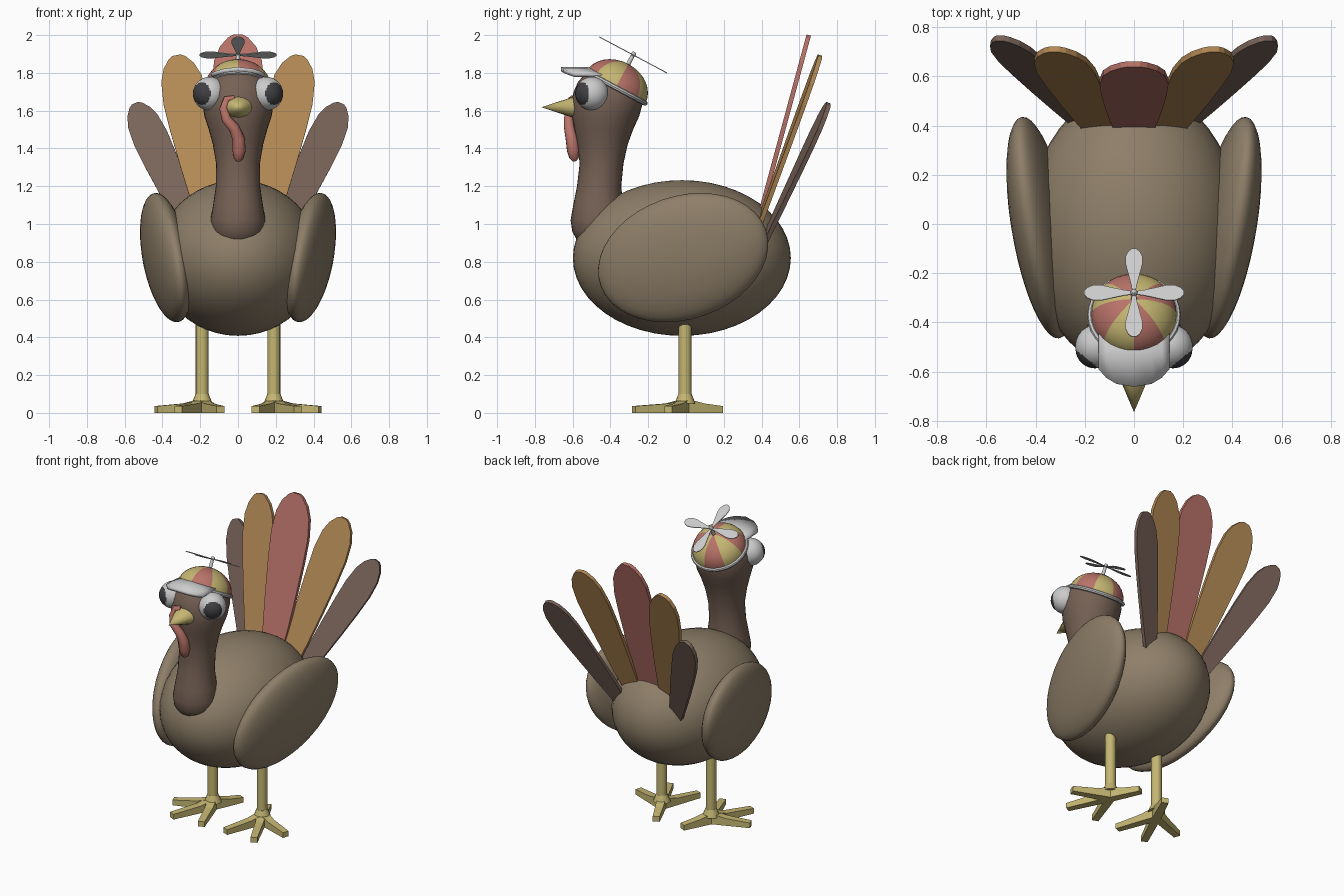
import bpy, bmesh
from math import radians, sin, cos, pi, atan2
from mathutils import Vector, Matrix

if "Cube" in bpy.data.objects:
    bpy.data.objects.remove(bpy.data.objects["Cube"])

def mat(name, r, g, b):
    m = bpy.data.materials.new(name)
    m.diffuse_color = (r, g, b, 1)
    m.use_nodes = True
    m.node_tree.nodes["Principled BSDF"].inputs["Base Color"].default_value = m.diffuse_color
    return m

BODY = mat("body_brown", .27, .21, .14)
NECK = mat("neck_brown", .18, .12, .09)
YELLOW = mat("yellow", .56, .47, .17)
RED = mat("red", .48, .17, .14)
TAN = mat("tan", .45, .25, .09)
BROWN = mat("feather_brown", .19, .125, .1)
DARK = mat("dark", .05, .05, .055)

def finish(ob, name, m=None, smooth=40):
    ob.name = name
    if m:
        ob.data.materials.append(m)
    if smooth:
        bpy.ops.object.select_all(action='DESELECT')
        ob.select_set(True)
        bpy.context.view_layer.objects.active = ob
        bpy.ops.object.shade_smooth_by_angle(angle=radians(smooth))
    return ob

def from_bm(bm, name, m=None, smooth=40):
    bmesh.ops.recalc_face_normals(bm, faces=bm.faces)
    me = bpy.data.meshes.new(name)
    bm.to_mesh(me)
    bm.free()
    ob = bpy.data.objects.new(name, me)
    bpy.context.collection.objects.link(ob)
    return finish(ob, name, m, smooth)

def ellipsoid(name, loc, size, m=None, rot=(0, 0, 0), seg=32):
    bpy.ops.mesh.primitive_uv_sphere_add(segments=seg, ring_count=seg // 2, radius=1, location=loc,
                                         rotation=[radians(a) for a in rot])
    ob = bpy.context.object
    ob.scale = size
    return finish(ob, name, m)

def cone(name, loc, r1, r2, depth, m=None, rot=(0, 0, 0), sides=16, scale=(1, 1, 1)):
    bpy.ops.mesh.primitive_cone_add(vertices=sides, radius1=r1, radius2=r2, depth=depth, location=loc,
                                    rotation=[radians(a) for a in rot])
    ob = bpy.context.object
    ob.scale = scale
    return finish(ob, name, m)

def outline_plate(name, points, thick, m=None):
    # flat polygon turned into a plate of even thickness
    bm = bmesh.new()
    bm.faces.new([bm.verts.new(p) for p in points])
    ob = from_bm(bm, name, m, 0)
    sol = ob.modifiers.new("thickness", 'SOLIDIFY')
    sol.thickness, sol.offset = thick, 0
    return ob

# body
ellipsoid("body", (0, -.022, .82), (.432, .577, .412), BODY, seg=48)

# neck and head: lofted rings of (z, y centre, radius)
bm = bmesh.new()
rings = [(.88, -.46, .07), (.91, -.46, .115), (.96, -.462, .14), (1.02, -.465, .146), (1.1, -.465, .132),
         (1.2, -.46, .117), (1.32, -.447, .116), (1.42, -.442, .133), (1.5, -.435, .155), (1.57, -.426, .178),
         (1.64, -.418, .189), (1.7, -.412, .183), (1.75, -.41, .163), (1.79, -.41, .13), (1.82, -.41, .07)]
N = 32
loops = [[bm.verts.new((r * cos(2 * pi * i / N), y + r * sin(2 * pi * i / N), z)) for i in range(N)]
         for z, y, r in rings]
for a, b in zip(loops, loops[1:]):
    for i in range(N):
        bm.faces.new((a[i], a[(i + 1) % N], b[(i + 1) % N], b[i]))
bm.faces.new(loops[0])
bm.faces.new(loops[-1])
from_bm(bm, "neck_and_head", NECK)

# beak
cone("beak", (0, -.665, 1.618), 1, 0, .2, YELLOW, (90, 0, 0), 16, (.085, .066, 1))

# snood hanging over the beak
cu = bpy.data.curves.new("snood", 'CURVE')
cu.dimensions, cu.bevel_depth, cu.bevel_resolution, cu.use_fill_caps = '3D', .03, 3, True
path = [(-.02, -.6, 1.665, .55), (-.06, -.605, 1.66, .65), (-.076, -.612, 1.61, .75), (-.062, -.622, 1.555, .85),
        (-.022, -.618, 1.51, .95), (.003, -.605, 1.45, 1.1), (.006, -.597, 1.39, 1.15), (.003, -.592, 1.352, .9),
        (.002, -.59, 1.332, .35)]
sp = cu.splines.new('POLY')
sp.points.add(len(path) - 1)
for p, (x, y, z, r) in zip(sp.points, path):
    p.co, p.radius = (x, y, z, 1), r
sp.use_smooth = True
snood = bpy.data.objects.new("snood", cu)
cu.materials.append(RED)
bpy.context.collection.objects.link(snood)

# one toe: tapered block from the ankle outwards
def toe(bm, ankle, ang, length):
    d = Vector((sin(ang), -cos(ang), 0))
    n = Vector((d.y, -d.x, 0))
    ends = []
    for dist, w, h in ((0, .028, .075), (.1, .026, .05), (length, .022, .036)):
        c = ankle + d * dist
        ends.append([bm.verts.new(c + n * sx * w + Vector((0, 0, z)))
                     for sx, z in ((-1, 0), (1, 0), (1, h), (-1, h))])
    for a, b in zip(ends, ends[1:]):
        for i in range(4):
            bm.faces.new((a[i], a[(i + 1) % 4], b[(i + 1) % 4], b[i]))
    bm.faces.new(ends[0])
    bm.faces.new(ends[-1])

for s, side in ((1, "right"), (-1, "left")):
    # wings
    ellipsoid(side + "_wing", (s * .38, -.015, .822), (.11, .47, .327), BODY, (19, s * 7.6, s * -8.3), 40)
    # eyes with dark pupils
    d = Vector((s * .62, -.78, 0)).normalized()
    eye = Vector((s * .15, -.497, 1.69))
    ellipsoid(side + "_eye", eye, (.089,) * 3)
    ellipsoid(side + "_pupil", eye + d * .014, (.079,) * 3, DARK)
    # legs and feet
    cone(side + "_leg", (s * .19, -.005, .28), .034, .034, .44, YELLOW)
    cone(side + "_ankle", (s * .19, -.005, .075), .055, .035, .05, YELLOW)
    bm = bmesh.new()
    for ang, length in ((70, .26), (25, .3), (-20, .285), (205, .21)):
        toe(bm, Vector((s * .19, -.005, 0)), radians(ang) * s, length)
    from_bm(bm, side + "_foot", YELLOW, 0)

# tail feathers: base, tip, half width
PROFILE = [(0, .5), (.2, .68), (.4, .83), (.6, .95), (.75, 1), (.87, .9), (.94, .68), (.985, .38), (1, .18)]
def feather(name, base, tip, width, m):
    base, tip = Vector(base), Vector(tip)
    axis = tip - base
    w = Vector((axis.z, 0, -axis.x)).normalized() * width
    pts = [base + axis * t + w * k for t, k in PROFILE] + [base + axis * t - w * k for t, k in reversed(PROFILE)]
    outline_plate(name, pts, .024, m)

feather("tail_feather_middle", (0, .365, .95), (0, .65, 2.0), .14, RED)
for s, side in ((1, "right"), (-1, "left")):
    feather(side + "_inner_tail_feather", (s * .13, .37, .95), (s * .325, .71, 1.89), .12, TAN)
    feather(side + "_outer_tail_feather", (s * .21, .41, .9), (s * .545, .755, 1.635), .095, BROWN)

# cap: tilted dome with coloured panels
FRAME = Matrix.Translation((0, -.372, 1.722)) @ Matrix.Rotation(radians(-28), 4, 'X')
bm = bmesh.new()
bmesh.ops.create_uvsphere(bm, u_segments=32, v_segments=16, radius=1)
bmesh.ops.delete(bm, geom=[v for v in bm.verts if v.co.z < -.01], context='VERTS')
for f in bm.faces:
    c = f.calc_center_median()
    f.material_index = int((atan2(c.y, c.x) % (2 * pi)) / (pi / 4)) % 2
bmesh.ops.scale(bm, vec=(.175, .178, .142), verts=bm.verts)
cap = from_bm(bm, "cap_dome", RED)
cap.data.materials.append(YELLOW)
cap.matrix_world = FRAME

# cap rim
bpy.ops.mesh.primitive_torus_add(major_radius=.177, minor_radius=.013, major_segments=32, minor_segments=8)
rim = finish(bpy.context.object, "cap_rim")
rim.matrix_world = FRAME

# cap visor: arched sheet
bm = bmesh.new()
cols = []
for x, yf in ((-.14, -.59), (-.11, -.625), (-.07, -.65), (0, -.662), (.07, -.65), (.11, -.625), (.14, -.59)):
    drop = 1.6 * x * x
    cols.append([bm.verts.new((x, y, z - drop)) for y, z in ((-.44, 1.812), (-.53, 1.82), (yf, 1.82))])
for a, b in zip(cols, cols[1:]):
    for i in range(2):
        bm.faces.new((a[i], b[i], b[i + 1], a[i + 1]))
visor = from_bm(bm, "cap_visor", None, 30)
sol = visor.modifiers.new("thickness", 'SOLIDIFY')
sol.thickness, sol.offset = .022, 0

# propeller: post, hub and four blades
post = cone("propeller_post", (0, 0, 0), .012, .01, .09)
post.matrix_world = FRAME @ Matrix.Translation((0, 0, .165))
hub = ellipsoid("propeller_hub", (0, 0, 0), (1, 1, 1), seg=16)
hub.matrix_world = FRAME @ Matrix.Translation((0, 0, .2)) @ Matrix.Scale(.014, 4)
BLADE = [(0, .006), (.04, .012), (.09, .024), (.13, .034), (.165, .035), (.19, .024), (.203, .008)]
for i in range(4):
    pts = [(r, w, 0) for r, w in BLADE] + [(r, -w, 0) for r, w in reversed(BLADE)]
    blade = outline_plate("propeller_blade_%d" % (i + 1), pts, .005)
    blade.matrix_world = FRAME @ Matrix.Translation((0, 0, .196)) @ Matrix.Rotation(i * pi / 2, 4, 'Z')
